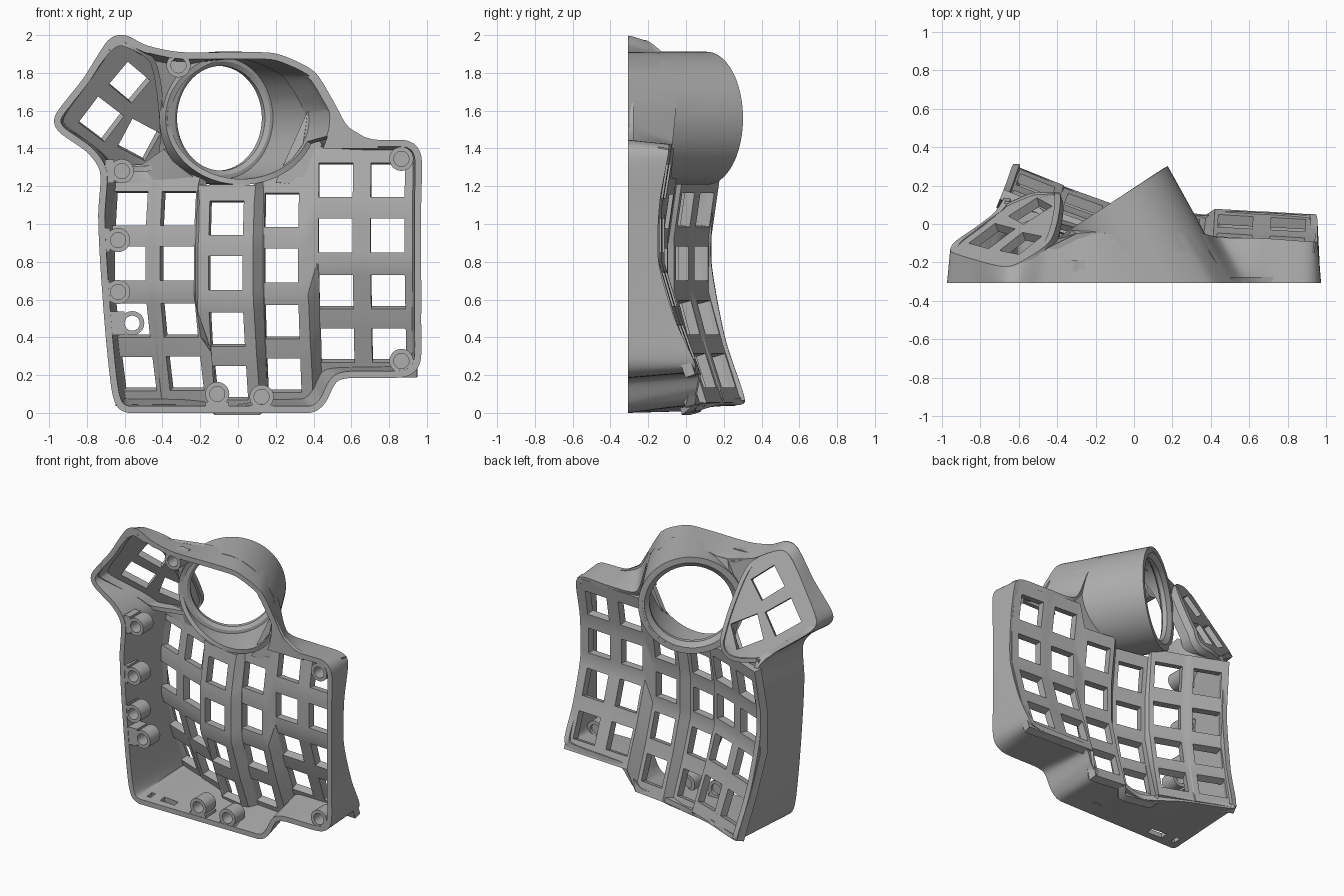
import bpy, bmesh, math
from mathutils import Vector

if "Cube" in bpy.data.objects:
    bpy.data.objects.remove(bpy.data.objects["Cube"])

grey = bpy.data.materials.new("plastic_grey")
grey.diffuse_color = (0.42, 0.42, 0.42, 1)
grey.use_nodes = True
grey.node_tree.nodes["Principled BSDF"].inputs["Base Color"].default_value = grey.diffuse_color
BASE = -0.307


def finish(name, bm, thick=0, angle=30):
    """Turn a bmesh into an object, thicken it inward, flatten its base, smooth by angle."""
    me = bpy.data.meshes.new(name)
    bm.to_mesh(me)
    bm.free()
    me.materials.append(grey)
    ob = bpy.data.objects.new(name, me)
    bpy.context.collection.objects.link(ob)
    bpy.ops.object.select_all(action='DESELECT')
    bpy.context.view_layer.objects.active = ob
    ob.select_set(True)
    if thick:
        mod = ob.modifiers.new("thickness", 'SOLIDIFY')
        mod.thickness = thick
        mod.offset = -1
        bpy.ops.object.modifier_apply(modifier=mod.name)
        for v in ob.data.vertices:
            if v.co.y < BASE + .012:
                v.co.y = BASE
    bpy.ops.object.shade_smooth_by_angle(angle=math.radians(angle))
    return ob


def spline(pts, n=8, tension=0.4):
    """Closed smooth curve through points of any dimension."""
    p = [Vector(q) for q in pts]
    out = []
    for i in range(len(p)):
        a, b, c, d = p[i - 1], p[i], p[(i + 1) % len(p)], p[(i + 2) % len(p)]
        m0, m1 = (c - a) * tension, (d - b) * tension
        for k in range(n):
            t = k / n
            out.append(b * (2*t**3 - 3*t**2 + 1) + m0 * (t**3 - 2*t**2 + t)
                       + c * (3*t**2 - 2*t**3) + m1 * (t**3 - t**2))
    return out


def loft(loops, closed=False):
    """Skin closed loops; loops run anticlockwise seen from the front, back to front."""
    bm = bmesh.new()
    vs = [[bm.verts.new(p) for p in lp] for lp in loops]
    n = len(vs[0])
    pairs = list(zip(vs, vs[1:])) + ([(vs[-1], vs[0])] if closed else [])
    for A, B in pairs:
        for i in range(n):
            j = (i + 1) % n
            bm.faces.new((A[i], A[j], B[j], B[i]))
    if closed:
        bmesh.ops.recalc_face_normals(bm, faces=bm.faces)
    return bm


def face_back(bm):
    bm.normal_update()
    for f in bm.faces:
        if f.normal.y < 0:
            f.normal_flip()


# --- curved key plate: six staggered columns of four square holes
# column: centre x, z of second row, y of second row, sideways slope, bowl strength, left and right half width
columns = [(-0.56, 0.79, 0.08, -0.40, 1, .137, .125), (-0.305, 0.79, -0.02, -0.36, 1, .12, .12),
           (-0.055, 0.74, -0.12, -0.20, 1, .12, .12), (0.235, 0.78, -0.11, -0.12, 1, .12, .12),
           (0.52, 0.94, -0.12, -0.06, 1.12, .11, .13), (0.795, 0.94, -0.135, -0.06, 1.12, .13, .145)]
edges = [(0.46, 0.045), (0.145, 0.0), (-0.145, 0.0), (-0.43, 0.075), (-0.735, 0.172)]
row_mid = [0.285, 0.0, -0.285, -0.565]
H = 0.09


def bowl(z):
    for (z0, h0), (z1, h1) in zip(edges, edges[1:]):
        if z >= z1:
            return h0 + (h1 - h0) * (z0 - z) / (z0 - z1)
    return edges[-1][1]


zs = [edges[0][0]]
for mid, e in zip(row_mid, edges[1:]):
    zs += [mid + H, mid - H, e[0]]
bm = bmesh.new()
grid = []
for cx, cz, cy, slope, k, left, right in columns:
    for u in (-left, -H, H, right):
        grid.append([bm.verts.new((cx + u - slope * k * bowl(z), cy + slope * u + k * bowl(z), cz + z))
                     for z in zs])
for i in range(len(grid) - 1):
    for j in range(len(zs) - 1):
        if not (i % 4 == 1 and j % 3 == 1):
            bm.faces.new((grid[i][j], grid[i + 1][j], grid[i + 1][j + 1], grid[i][j + 1]))
face_back(bm)
finish("key_plate", bm, 0.055, 20)

# --- outer wall: base x, base z, then the matching top x, y, z
key_rim = [(-.66, .08, -.632, .305, .10), (-.58, 0, -.6, .295, .045), (-.3, 0, -.3, .168, .04),
           (-.03, 0, -.03, .055, .01), (.15, 0, .15, .062, .04), (.38, 0, .35, .05, .05),
           (.46, .05, .42, .055, .12), (.52, .16, .47, .07, .2), (.6, .185, .6, .065, .21),
           (.88, .19, .88, .05, .22), (.965, .27, .95, .045, .27), (.97, .5, .955, -.06, .5),
           (.97, .8, .955, -.145, .8), (.97, 1.1, .955, -.14, 1.1), (.97, 1.36, .955, -.095, 1.36),
           (.9, 1.44, .89, -.09, 1.42), (.7, 1.45, .68, -.075, 1.42), (.58, 1.52, .45, -.07, 1.44)]
thumb_rim = [(.50, 1.66, .36, -.05, 1.65), (.40, 1.81, .254, -.05, 1.81), (.21, 1.9, .07, -.05, 1.9),
             (.02, 1.91, -.1, -.05, 1.905), (-.3, 1.91, -.3, -.05, 1.875), (-.48, 1.945, -.45, -.13, 1.9),
             (-.6, 2.0, -.6, -.21, 1.97), (-.69, 1.97, -.69, -.22, 1.94), (-.82, 1.77, -.82, -.19, 1.77),
             (-.965, 1.58, -.95, -.15, 1.58), (-.95, 1.49, -.93, -.09, 1.5), (-.8, 1.38, -.75, .035, 1.36),
             (-.73, 1.27, -.68, .13, 1.27), (-.74, 1.05, -.69, .145, 1.1), (-.73, .8, -.697, .135, .8),
             (-.70, .4, -.668, .207, .4)]
rim = spline(key_rim + thumb_rim)
STEPS = 10
loops = []
for s in range(STEPS + 1):
    t = s / STEPS
    loops.append([Vector((r[2], r[3], max(r[4], 0))).lerp(Vector((r[0], BASE, min(max(r[1], 0), 2))), t)
                  for r in rim])
bm = loft(loops)
# cable slot and small port in the bottom wall
cut = []
for f in bm.faces:
    c = f.calc_center_median()
    if c.z < .02 and -.258 < c.y < -.205 and (-.45 < c.x < -.34 or -.545 < c.x < -.52):
        cut.append(f)
bmesh.ops.delete(bm, geom=cut, context='FACES')
finish("outer_wall", bm, 0.036, 35)

# --- ball socket: tilted ring with an oblique skirt
C = Vector((-0.12, 0.11, 1.56))
U, N = Vector((0.84, 0.545, 0)), Vector((-0.545, 0.84, 0))
R, SEG = 0.352, 64


def ring(r, depth):
    return [C + U * r * math.cos(a) + Vector((0, 0, r * math.sin(a))) - N * depth
            for a in (2 * math.pi * i / SEG for i in range(SEG))]


finish("ball_ring", loft([ring(r, d) for r, d in
       ((R, 0), (.31, 0), (.277, .025), (.277, .055), (.30, .07), (R - .005, .07))], True))
top = ring(R, 0)
end = []
for i, p in enumerate(top):
    a = 360 * i / SEG
    floor = BASE if a > 338 or a < 20 else -.14
    end.append(p + Vector((.553, -1, 0)) * max(p.y - floor, 0.03))
finish("ball_skirt", loft([top, end]), 0.03, 40)

# --- thumb plate: tilted rounded panel with three turned square holes


def thumb_y(x, z):
    return min(-.06 + .38 * (x + .74) - .49 * (z - 1.57), .165)


outline = spline([(-.6, 1.97), (-.69, 1.94), (-.82, 1.77), (-.95, 1.58), (-.93, 1.5), (-.75, 1.36),
                  (-.67, 1.29), (-.47, 1.28), (-.39, 1.36), (-.39, 1.6), (-.44, 1.87)], 5)
bm = bmesh.new()
holes = []
for x, z, turn, h in ((-.59, 1.77, 40, .078), (-.74, 1.575, 37, .086), (-.54, 1.465, 28, .084)):
    q = [math.radians(45 + 90 * k - turn) for k in range(4)]
    holes.append([(x + h * 1.414 * math.cos(a), z + h * 1.414 * math.sin(a)) for a in q])
for loop in [outline] + holes:
    vs = [bm.verts.new((p[0], 0, p[1])) for p in loop]
    for a, b in zip(vs, vs[1:] + vs[:1]):
        bm.edges.new((a, b))
bmesh.ops.triangle_fill(bm, use_beauty=True, edges=bm.edges[:], normal=(0, 1, 0))
for v in bm.verts:
    v.co.y = thumb_y(v.co.x, v.co.z)
face_back(bm)
finish("thumb_plate", bm, 0.05)
upper = [Vector((p[0], thumb_y(*p), p[1])) for p in outline]
lower = [Vector((p.x, max(p.y - .14, -.30), p.z)) for p in upper]
finish("thumb_skirt", loft([upper, lower]), 0.03, 40)


# --- webs closing the gaps between socket, thumb panel, key plate and rim
def web(name, pts):
    bm = bmesh.new()
    f = bm.faces.new([bm.verts.new(p) for p in pts])
    bmesh.ops.triangulate(bm, faces=[f])
    face_back(bm)
    finish(name, bm, 0.03)


web("upper_web", [(-.46, -.13, 1.9), (-.41, -.08, 1.6), (-.33, -.03, 1.8), (-.2, -.04, 1.89), (-.3, -.05, 1.885)])
web("lower_web", [(-.67, .13, 1.22), (-.43, .05, 1.22), (-.18, -.03, 1.22), (-.30, -.02, 1.31),
                  (-.38, .0, 1.4), (-.5, .09, 1.31), (-.67, .12, 1.31)])
web("side_web", [(.20, -.10, 1.22), (.36, -.10, 1.2), (.42, -.08, 1.39), (.45, -.08, 1.44),
                 (.37, -.08, 1.60), (.35, -.1, 1.42), (.27, -.1, 1.31)])
web("rim_web", [(.45, -.277, 1.40), (.74, -.277, 1.40), (.74, -.277, 1.44), (.67, -.277, 1.46),
                (.57, -.277, 1.52), (.50, -.277, 1.64), (.495, -.277, 1.52)])

# --- screw bosses: x, z, direction to the wall in degrees, pad reach, blind or open
bosses = [(-.315, 1.84, 90, .06, 1), (-.615, 1.28, 180, .09, 1), (-.635, .915, 180, .08, 1),
          (-.635, .64, 180, .065, 1), (-.56, .475, 180, .125, 0), (-.11, .10, 270, .09, 1),
          (.125, .085, 270, .075, 1), (.865, 1.345, 45, 0, 1), (.865, .275, 315, 0, 1)]
for i, (x, z, ang, reach, blind) in enumerate(bosses):
    def circle(r, y):
        return [Vector((x + r * math.cos(k * math.pi / 12), y, z + r * math.sin(k * math.pi / 12)))
                for k in range(24)]
    bm = loft([circle(.064, BASE + .12), circle(.064, BASE + .003), circle(.04, BASE + .003),
               circle(.04, BASE + .12)], True)
    if blind:
        bm.faces.new([bm.verts.new(p) for p in circle(.045, BASE + .1)])
    if reach:
        # pad joining the boss to the wall
        a = math.radians(ang)
        d, s = Vector((math.cos(a), 0, math.sin(a))), Vector((-math.sin(a), 0, math.cos(a)))
        for v in bmesh.ops.create_cube(bm, size=1)['verts']:
            c = v.co.copy()
            v.co = (Vector((x, BASE + .0615, z)) + d * ((.042 + reach) / 2 + c.x * (reach - .042))
                    + s * c.z * .125 + Vector((0, c.y * .117, 0)))
    finish("screw_boss_%d" % (i + 1), bm)
